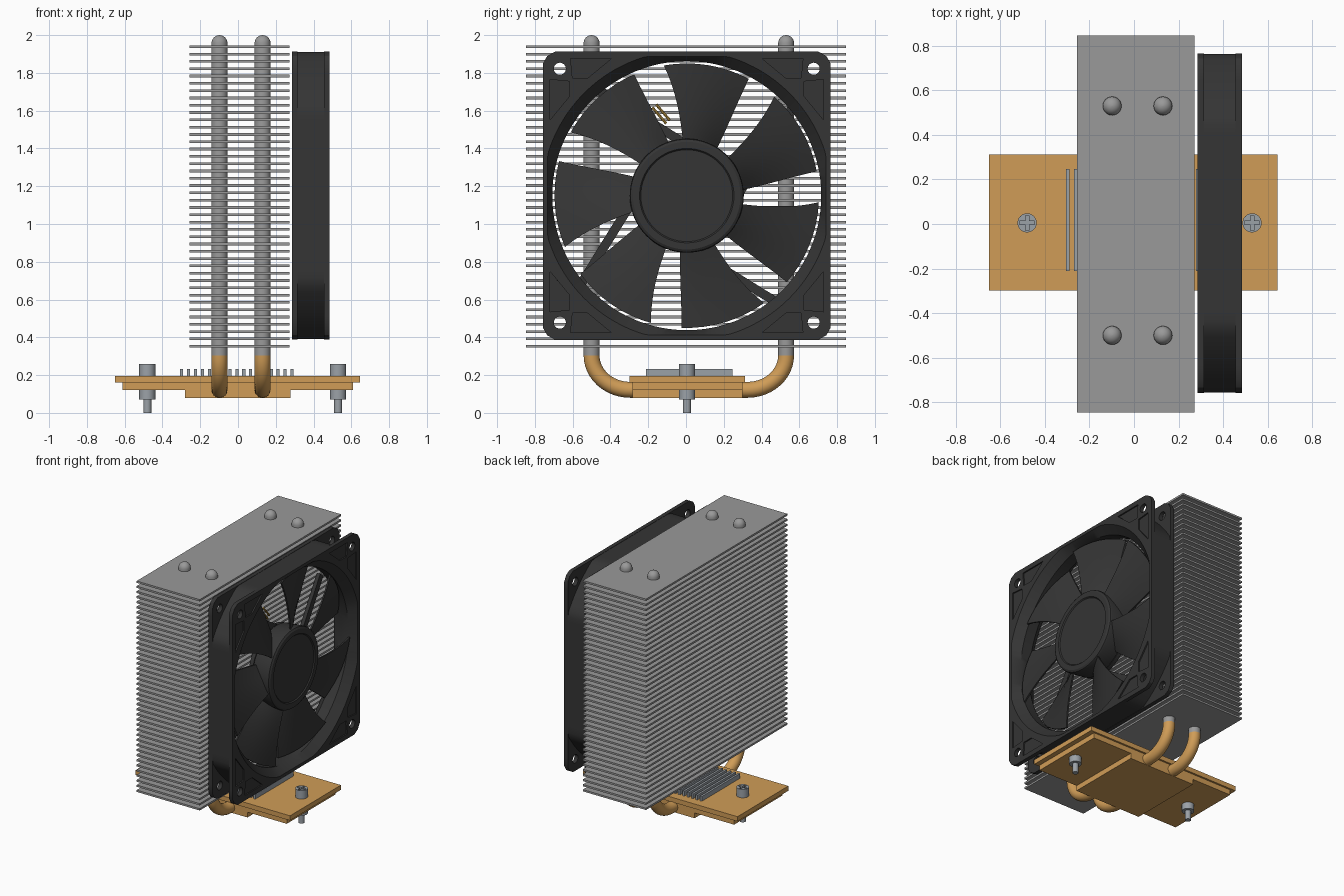
import bpy, bmesh, math
from math import sin, cos, pi, radians
from mathutils import Vector, Matrix

if "Cube" in bpy.data.objects:
    bpy.data.objects.remove(bpy.data.objects["Cube"])


def material(name, rgb):
    m = bpy.data.materials.new(name)
    m.diffuse_color = (*rgb, 1)
    m.use_nodes = True
    m.node_tree.nodes["Principled BSDF"].inputs["Base Color"].default_value = m.diffuse_color
    return m


COPPER = material("copper", (0.63, 0.335, 0.095))
ALU = material("aluminium", (0.32, 0.32, 0.32))
STEEL = material("steel", (0.33, 0.36, 0.39))
BLACK = material("black_plastic", (0.035, 0.035, 0.035))
GOLD = material("gold_wire", (0.55, 0.33, 0.06))


def finish(name, bm, mat):
    bmesh.ops.recalc_face_normals(bm, faces=bm.faces)
    me = bpy.data.meshes.new(name)
    bm.to_mesh(me)
    bm.free()
    me.materials.append(mat)
    ob = bpy.data.objects.new(name, me)
    bpy.context.collection.objects.link(ob)
    return ob


def add_box(bm, lo, hi):
    lo, hi = Vector(lo), Vector(hi)
    size = hi - lo
    bmesh.ops.create_cube(bm, size=1, matrix=Matrix.Translation((lo + hi) / 2) @ Matrix.Diagonal((*size, 1)))


def boxes(name, items, mat):
    bm = bmesh.new()
    for lo, hi in items:
        add_box(bm, lo, hi)
    return finish(name, bm, mat)


def add_loft(bm, rings, closed=False):
    """Skin a list of equal closed rings; cap the ends unless closed."""
    vs = [[bm.verts.new(p) for p in r] for r in rings]
    n = len(vs[0])
    for i in range(len(vs) if closed else len(vs) - 1):
        a, b = vs[i], vs[(i + 1) % len(vs)]
        for j in range(n):
            k = (j + 1) % n
            bm.faces.new((a[j], a[k], b[k], b[j]))
    if not closed:
        bm.faces.new(vs[0])
        bm.faces.new(vs[-1])


def lofts(name, groups, mat, closed=False):
    bm = bmesh.new()
    for rings in groups:
        add_loft(bm, rings, closed)
    return finish(name, bm, mat)


def turned_z(x, y, profile, n=24):
    """Rings about a vertical axis from (z, radius) pairs."""
    return [[(x + r * cos(2 * pi * i / n), y + r * sin(2 * pi * i / n), z) for i in range(n)] for z, r in profile]


def cut(ob, cutter):
    """Subtract the cutter, keep the result and drop the cutter."""
    cutter.hide_render = True
    mod = ob.modifiers.new("cut", 'BOOLEAN')
    mod.operation, mod.solver, mod.object = 'DIFFERENCE', 'EXACT', cutter
    dg = bpy.context.evaluated_depsgraph_get()
    me = bpy.data.meshes.new_from_object(ob.evaluated_get(dg))
    ob.modifiers.clear()
    ob.data = me
    bpy.data.objects.remove(cutter)


# --- Cooling fins ---
COUNT = 42
boxes("cooling_fins", [((-0.257, -0.847, z - 0.007), (0.272, 0.847, z + 0.007))
                       for z in (0.353 + i * (1.938 - 0.353) / (COUNT - 1) for i in range(COUNT))], ALU)

# --- Heat pipes: plain uprights with domed tips, copper U bends below ---
PIPE_X, PR, MID, HALF = (-0.098, 0.13), 0.042, 0.015, 0.515
dome = [(1.958 + PR * sin(t), max(PR * cos(t), 0.001)) for t in (i * pi / 12 for i in range(7))]
lofts("heat_pipe_uprights", [turned_z(x, MID + s * HALF, [(0.305, PR)] + dome)
                             for x in PIPE_X for s in (-1, 1)], ALU)


def u_bend(x):
    left = []
    for i in range(13):
        t = i * pi / 24
        left.append((-0.31 - 0.205 * cos(t), 0.305 - 0.183 * sin(t), t))
    path = left + [(-y, z, pi - t) for y, z, t in reversed(left)]
    rings = []
    for y, z, t in path:
        # outward normal of the path in the yz plane
        ny, nz = -cos(t), -sin(t)
        rings.append([(x + PR * sin(a), MID + y + PR * cos(a) * ny, z + PR * cos(a) * nz)
                      for a in (2 * pi * j / 24 for j in range(24))])
    return rings


lofts("heat_pipe_bends", [u_bend(x) for x in PIPE_X], COPPER)

# --- Base plates and contact block ---
boxes("top_plate", [((-0.65, -0.298, 0.16), (0.645, 0.312, 0.196))], COPPER)
boxes("middle_plate", [((-0.612, -0.284, 0.12), (0.608, 0.298, 0.16))], COPPER)
boxes("contact_block", [((-0.28, -0.284, 0.08), (0.278, 0.298, 0.12))], COPPER)
boxes("base_fins", [((x - 0.008, -0.212, 0.19), (x + 0.008, 0.247, 0.232))
                    for x in (-0.298 + i * 0.0365 for i in range(17))], STEEL)

# --- Screws with cross slots ---
for side, x in (("left", -0.48), ("right", 0.53)):
    screw = lofts("screw_" + side, [turned_z(x, 0.005, [(0, 0.021), (0.07, 0.021), (0.07, 0.043), (0.26, 0.043)])], STEEL)
    for w, d in ((0.034, 0.008), (0.008, 0.034)):
        cut(screw, boxes("slot", [((x - w, 0.005 - d, 0.235), (x + w, 0.005 + d, 0.3))], STEEL))

# --- Fan: turned about an x axis through (CY, CZ) ---
CY, CZ, X0, X1, H = 0.004, 1.15, 0.285, 0.485, 0.762


def pt(x, r, a):
    return (x, CY + r * cos(a), CZ + r * sin(a))


def clipped(x, half, rmax, n=144):
    """Circle of radius rmax trimmed by a square."""
    return [pt(x, min(rmax, half / max(abs(cos(a)), abs(sin(a)))), a) for a in (2 * pi * i / n for i in range(n))]


def turned_x(profile, y=0, z=0, n=64):
    return [[(x, CY + y + r * cos(2 * pi * i / n), CZ + z + r * sin(2 * pi * i / n)) for i in range(n)]
            for x, r in profile]


# Frame: two square flanges joined by a duct, flared at both mouths
frame = lofts("fan_frame", [[
    clipped(X0, H, 1.045), clipped(X0 + 0.03, H, 1.045), clipped(X0 + 0.03, H - 0.002, 0.89),
    clipped(X1 - 0.03, H - 0.002, 0.89), clipped(X1 - 0.03, H, 1.045), clipped(X1, H, 1.045),
    clipped(X1, 0.738, 0.768), clipped(X1 - 0.06, 0.712, 0.712),
    clipped(X0 + 0.06, 0.712, 0.712), clipped(X0, 0.738, 0.768)]], BLACK, closed=True)
corners = [(sy, sz) for sy in (-1, 1) for sz in (-1, 1)]
cut(frame, lofts("holes", [turned_x([(X0 - 0.1, 0.032), (X1 + 0.1, 0.032)], sy * 0.672, sz * 0.672, 24)
                           for sy, sz in corners], BLACK))
# Shallow pockets beside each mounting hole
POCKET = [(0.615, 0.725), (0.40, 0.725), (0.525, 0.622), (0.605, 0.622)]
pockets = []
for sy, sz in corners:
    for swap in (False, True):
        quad = [(b, a) if swap else (a, b) for a, b in POCKET]
        for xa, xb in ((X1 - 0.01, X1 + 0.05), (X0 - 0.05, X0 + 0.01)):
            pockets.append([[(x, CY + sy * a, CZ + sz * b) for a, b in quad] for x in (xa, xb)])
cut(frame, lofts("pocket_cutter", pockets, BLACK))

# Hub and motor plate
lofts("fan_hub", [turned_x([(0.322, 0.29), (0.45, 0.302), (0.462, 0.298), (0.47, 0.285),
                            (0.47, 0.25), (0.462, 0.243)])], BLACK)
lofts("motor_plate", [turned_x([(X0, 0.285), (0.315, 0.285)])], BLACK)


# Blades: each ring is one thin cross-section at a given radius
def blade(k):
    rings = []
    for i in range(9):
        u = i / 8
        r = 0.28 + u * 0.42
        a0 = 57 + 9 * u - 4 * u * u
        a1 = 94 + 2 * u + 4 * u * u
        front, back = [], []
        for j in range(9):
            f = j / 8
            a = radians(a0 + (a1 - a0) * f + k * 360 / 7)
            x = 0.335 + 0.012 * u + (0.115 - 0.02 * u) * f + 0.012 * sin(pi * f)
            front.append(pt(x + 0.006, r, a))
            back.append(pt(x - 0.006, r, a))
        rings.append(front + back[::-1])
    return rings


lofts("fan_blades", [blade(k) for k in range(7)], BLACK)

# Slanted struts from motor plate to frame
inner, outer = Vector((-0.26, 0.015)), Vector((-0.555, -0.46))
side = (outer - inner).orthogonal().normalized() * 0.024
struts = []
for k in range(4):
    rot = Matrix.Rotation(k * pi / 2, 2)
    quad = [rot @ p for p in (inner - side, inner + side, outer + side, outer - side)]
    struts.append([[(x, CY + p.x, CZ + p.y) for p in quad] for x in (X0, X0 + 0.028)])
lofts("fan_struts", struts, BLACK)

# Short pair of wires lying over a strut
wires = []
for o in (-0.01, 0.01):
    ends = [Vector((0.322, -0.168 + o, 1.625 + o * 0.8)), Vector((0.322, -0.095 + o, 1.54 + o * 0.8))]
    wires.append([[(p.x + 0.006 * cos(a), p.y + 0.005 * sin(a), p.z + 0.005 * sin(a))
                   for a in (2 * pi * j / 8 for j in range(8))] for p in ends])
lofts("motor_wires", wires, GOLD)

# Smooth the round parts, keep edges crisp
for ob in bpy.context.collection.objects:
    ob.select_set(True)
    bpy.context.view_layer.objects.active = ob
bpy.ops.object.shade_smooth_by_angle(angle=radians(30))
